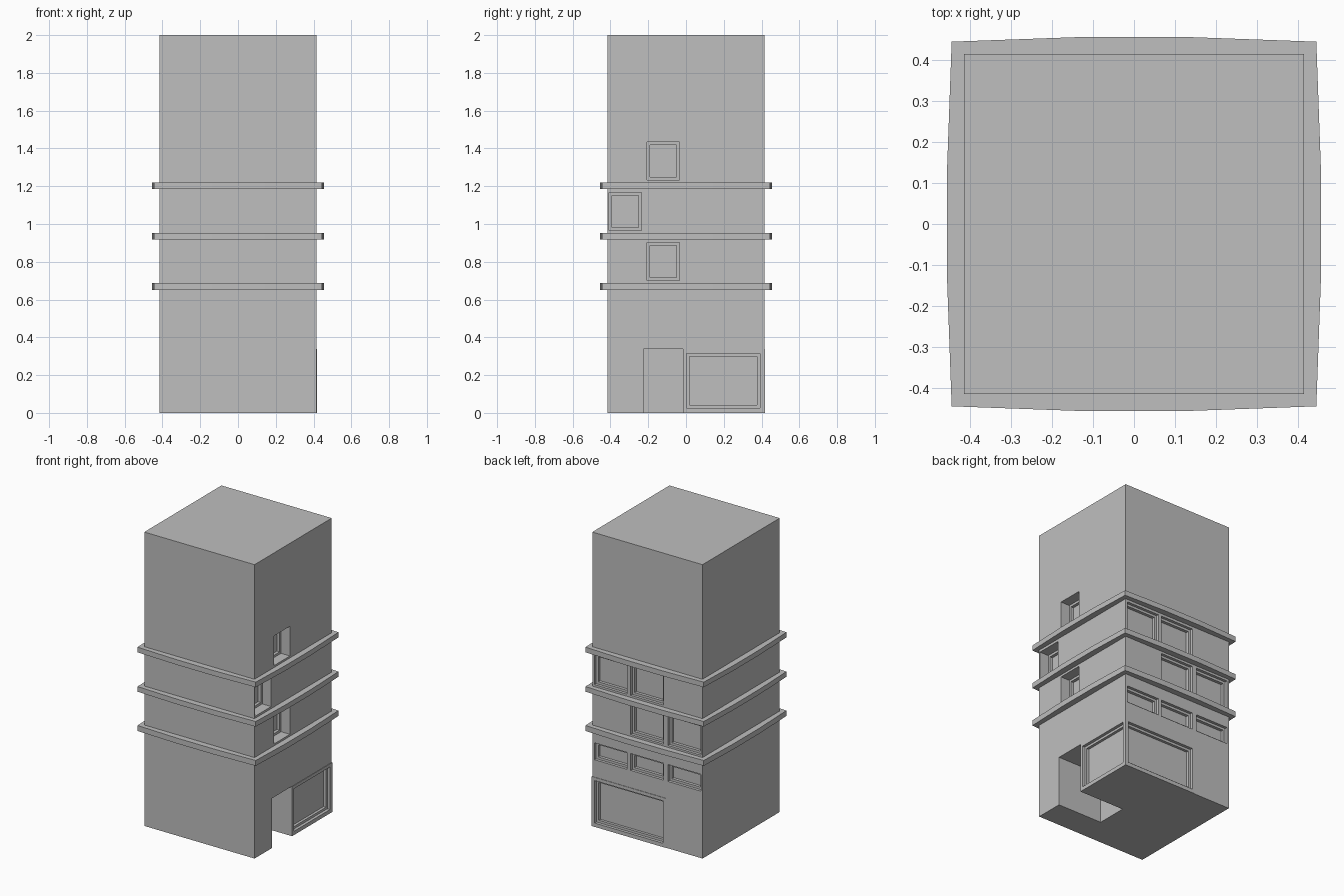
import bpy
import bmesh
from mathutils import Vector

cube = bpy.data.objects.get("Cube")
if cube:
    bpy.data.objects.remove(cube, do_unlink=True)

grey = bpy.data.materials.new("concrete_grey")
grey.use_nodes = True
COLOUR = (0.52, 0.52, 0.52, 1)
grey.diffuse_color = COLOUR
grey.node_tree.nodes["Principled BSDF"].inputs["Base Color"].default_value = COLOUR

HALF = 0.415    # half width of the tower
FACE = 0.418    # outer face of the shopfront surrounds


def make_object(name, bm):
    mesh = bpy.data.meshes.new(name)
    bm.to_mesh(mesh)
    bm.free()
    mesh.materials.append(grey)
    obj = bpy.data.objects.new(name, mesh)
    bpy.context.scene.collection.objects.link(obj)
    return obj


def box(name, low, high):
    low, high = Vector(low), Vector(high)
    bm = bmesh.new()
    bmesh.ops.create_cube(bm, size=1)
    for v in bm.verts:
        v.co = (low + high) / 2 + v.co * (high - low)
    return make_object(name, bm)


def combine(target, tool, operation):
    mod = target.modifiers.new(operation.lower(), "BOOLEAN")
    mod.operation = operation
    mod.solver = "EXACT"
    mod.object = tool
    bpy.context.view_layer.update()
    graph = bpy.context.evaluated_depsgraph_get()
    result = bpy.data.meshes.new_from_object(target.evaluated_get(graph))
    target.modifiers.clear()
    target.data = result
    bpy.data.objects.remove(tool, do_unlink=True)


def recess(side, a, b, z0, z1, depth):
    """Cut a pocket into the right (+x) or back (+y) wall."""
    inner = FACE - depth
    if side == "x":
        low, high = (inner, a, z0), (0.6, b, z1)
    else:
        low, high = (a, inner, z0), (b, 0.6, z1)
    combine(tower, box("cutter", low, high), "DIFFERENCE")


def window(side, a, b, z0, z1, frame_depth, pane_depth, rim=0.016):
    recess(side, a, b, z0, z1, frame_depth)
    recess(side, a + rim, b - rim, z0 + rim, z1 - rim, pane_depth)


# Tower with thin shopfront surrounds meeting at one corner
tower = box("tower", (-HALF, -HALF, 0), (HALF, HALF, 2))
surround = box("surround", (-0.138, -0.015, 0), (FACE, FACE, 0.337))
combine(tower, surround, "UNION")

# Entrance passage, open at the ground
combine(tower, box("cutter", (0.08, -0.225, -0.1), (0.6, -0.015, 0.338)), "DIFFERENCE")

# Shopfront windows
window("x", 0.003, 0.393, 0.026, 0.315, 0.02, 0.038)
window("y", -0.12, 0.395, 0.026, 0.315, 0.02, 0.038)

# Deep side windows
for y0, z0 in ((-0.206, 0.70), (-0.408, 0.966), (-0.206, 1.233)):
    window("x", y0, y0 + 0.172, z0, z0 + 0.202, 0.07, 0.09)

# Back windows: a low strip of three, then two pairs
LEFT, MIDDLE, RIGHT = 0.152, -0.121, -0.402
for x0 in (LEFT, MIDDLE, RIGHT):
    window("y", x0, x0 + 0.247, 0.455, 0.57, 0.022, 0.042)
for z0, columns in ((0.70, (MIDDLE, RIGHT)), (0.966, (LEFT, MIDDLE))):
    for x0 in columns:
        window("y", x0, x0 + 0.247, z0, z0 + 0.202, 0.022, 0.042)

# Gently bowed ledges between the floors
edge = [(-0.445, -0.445), (-0.14, -0.456), (0.14, -0.456)]
outline = list(edge)
for _ in range(3):
    edge = [(-y, x) for x, y in edge]
    outline += edge
for name, z0, z1 in (("lower_ledge", 0.65, 0.687),
                     ("middle_ledge", 0.917, 0.952),
                     ("upper_ledge", 1.185, 1.22)):
    bm = bmesh.new()
    base = bm.faces.new([bm.verts.new((x, y, z0)) for x, y in outline])
    top = bmesh.ops.extrude_face_region(bm, geom=[base])["geom"]
    bmesh.ops.translate(bm, vec=(0, 0, z1 - z0),
                        verts=[g for g in top if isinstance(g, bmesh.types.BMVert)])
    bmesh.ops.recalc_face_normals(bm, faces=bm.faces)
    make_object(name, bm)
